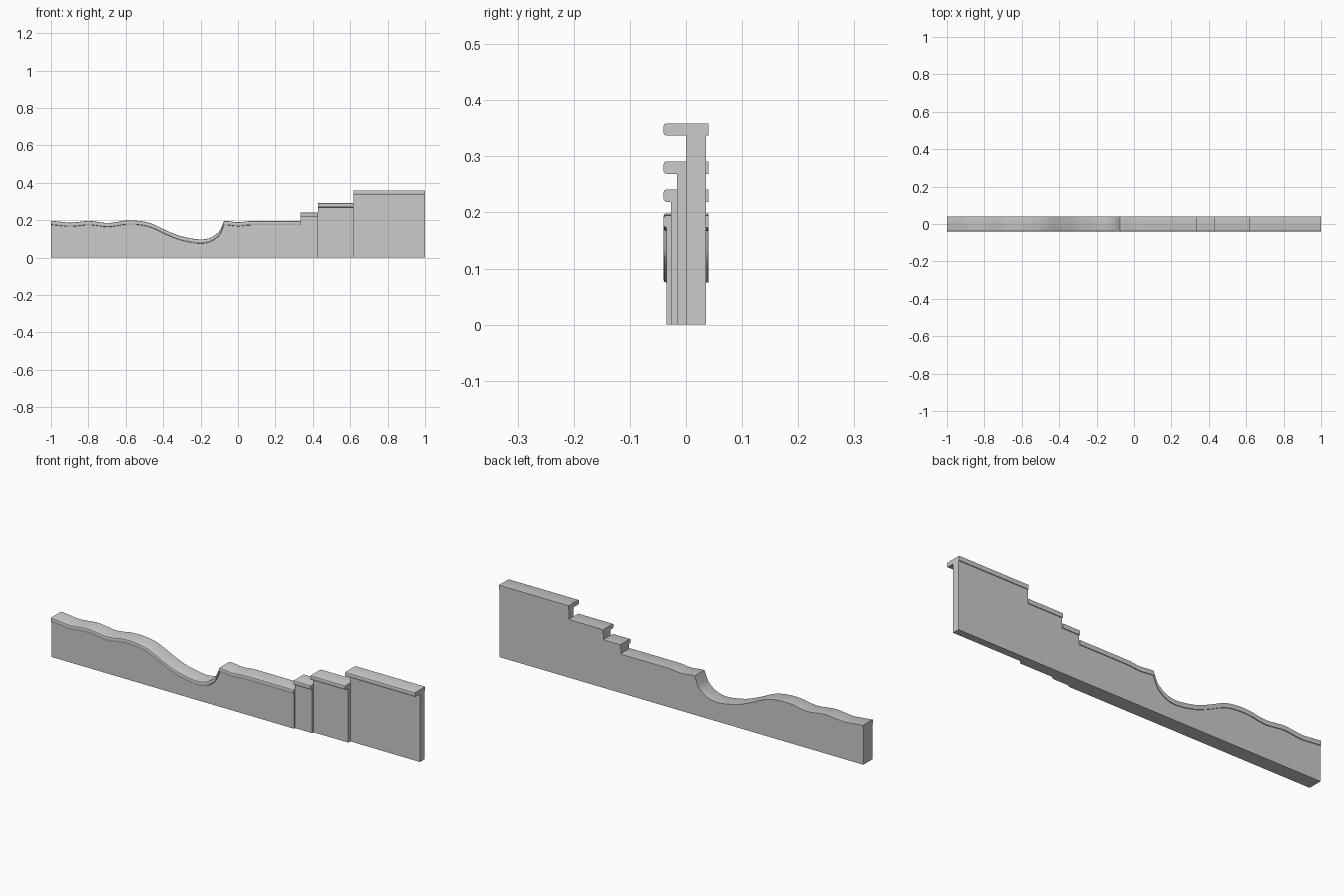
import bpy, bmesh
from mathutils import Vector

if "Cube" in bpy.data.objects:
    bpy.data.objects.remove(bpy.data.objects["Cube"])

stone = bpy.data.materials.new("light_grey")
stone.diffuse_color = (0.6, 0.6, 0.6, 1)
stone.use_nodes = True
stone.node_tree.nodes["Principled BSDF"].inputs["Base Color"].default_value = stone.diffuse_color

BACK_WALL = 0.036   # back face of every wall
HALF = 0.04         # half depth of every cap
THICK = 0.022       # cap thickness


def smooth_path(pts, n=3):
    """Catmull-Rom curve through the (x, z) points."""
    p = [Vector(q) for q in pts]
    p = [p[0] * 2 - p[1]] + p + [p[-1] * 2 - p[-2]]
    out = []
    for a, b, c, d in zip(p, p[1:], p[2:], p[3:]):
        for k in range(n):
            t = k / n
            out.append(0.5 * (2 * b + (c - a) * t + (2 * a - 5 * b + 4 * c - d) * t * t
                              + (3 * b - a - 3 * c + d) * t ** 3))
    out.append(p[-2])
    return out


def sweep(name, path, sections):
    """Join the cross-section loops at every path point and close both ends."""
    bm = bmesh.new()
    loops = [[bm.verts.new((q[0], y, z)) for y, z in s] for q, s in zip(path, sections)]
    n = len(loops[0])
    for a, b in zip(loops, loops[1:]):
        for i in range(n):
            j = (i + 1) % n
            bm.faces.new((a[i], a[j], b[j], b[i]))
    bm.faces.new(loops[0])
    bm.faces.new(loops[-1][::-1])
    bmesh.ops.recalc_face_normals(bm, faces=bm.faces)
    me = bpy.data.meshes.new(name)
    bm.to_mesh(me)
    bm.free()
    me.materials.append(stone)
    ob = bpy.data.objects.new(name, me)
    bpy.context.collection.objects.link(ob)
    bpy.ops.object.select_all(action='DESELECT')
    ob.select_set(True)
    bpy.context.view_layer.objects.active = ob
    bpy.ops.object.shade_smooth_by_angle(angle=0.6)


def platform(name, path, wall_front):
    """Wall from the floor to the cap, and a cap with a rounded front lip."""
    wall, cap = [], []
    for x, z in path:
        b = z - THICK
        wall.append([(wall_front, 0), (BACK_WALL, 0), (BACK_WALL, b), (wall_front, b)])
        cap.append([(HALF, b), (HALF, z), (-HALF + .005, z), (-HALF + .0015, z - .0015),
                    (-HALF, z - .005), (-HALF, b + .005), (-HALF + .0015, b + .0015),
                    (-HALF + .005, b)])
    sweep(name + "_wall", path, wall)
    sweep(name + "_cap", path, cap)


# wavy ground with the hollow
left = smooth_path([(-1, .197), (-.95, .192), (-.9, .187), (-.85, .191), (-.8, .196),
                    (-.75, .191), (-.7, .185), (-.65, .19), (-.61, .197), (-.55, .198),
                    (-.49, .19), (-.444, .174), (-.39, .148), (-.32, .119), (-.257, .104),
                    (-.203, .097), (-.16, .102), (-.128, .117), (-.1, .141), (-.086, .168),
                    (-.075, .195)])
right = smooth_path([(-.075, .195), (-.055, .195), (0, .189), (.05, .194), (.1, .195), (.333, .195)])
platform("ground", left + right[1:], -.035)

# three rising steps, each wall set further back
for name, x0, x1, top, front in (("low_step", .333, .427, .241, -.027),
                                 ("middle_step", .427, .617, .291, -.016),
                                 ("high_step", .617, 1.0, .359, 0.0)):
    platform(name, [(x0, top), (x1, top)], front)
